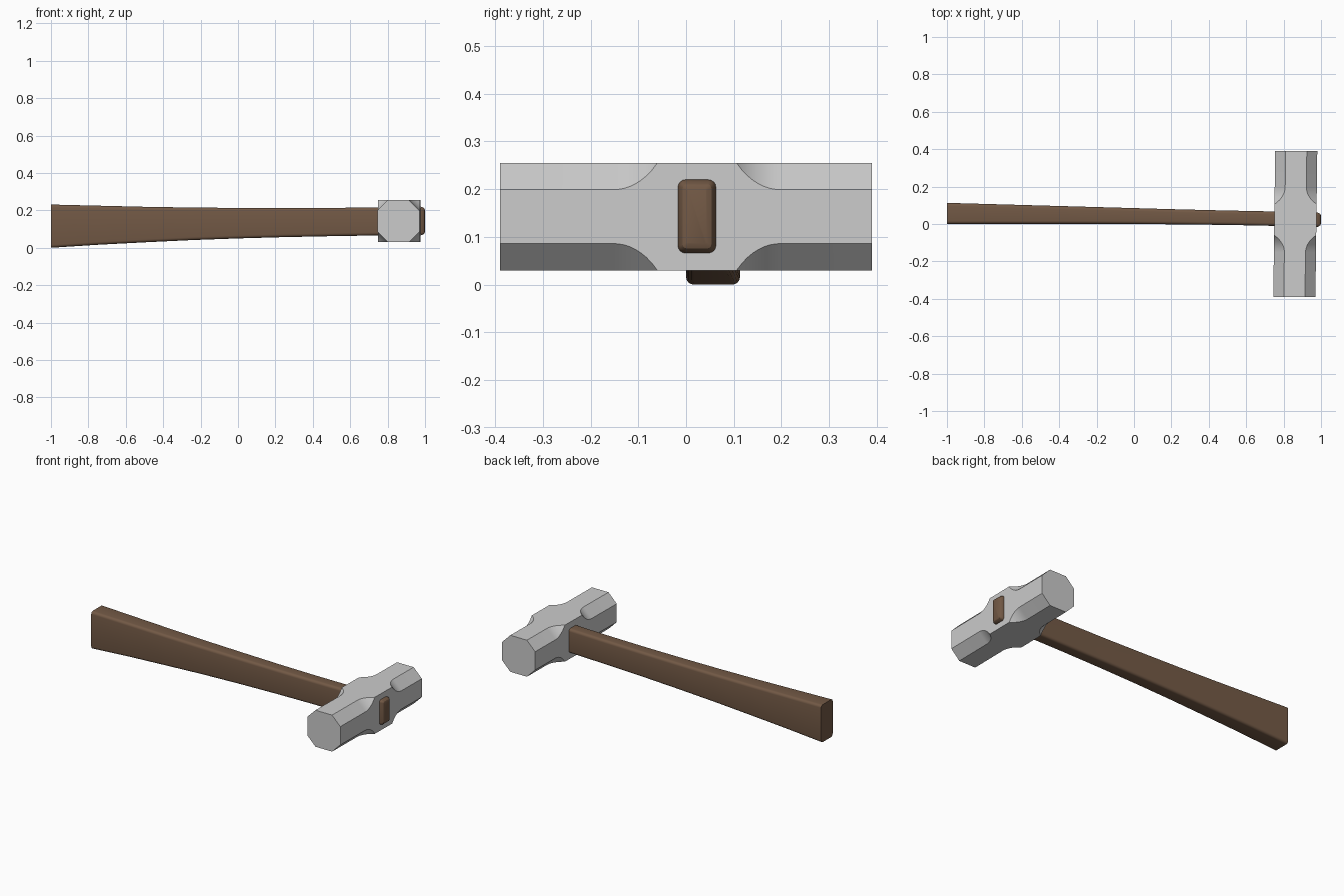
import bpy, bmesh, math

if "Cube" in bpy.data.objects:
    bpy.data.objects.remove(bpy.data.objects["Cube"])


def material(name, rgb):
    m = bpy.data.materials.new(name)
    m.diffuse_color = (*rgb, 1)
    m.use_nodes = True
    m.node_tree.nodes["Principled BSDF"].inputs["Base Color"].default_value = m.diffuse_color
    return m


def loft(name, rings, mat):
    """Skin a closed solid through rings of equal point count."""
    bm = bmesh.new()
    vs = [[bm.verts.new(p) for p in r] for r in rings]
    n = len(rings[0])
    for a, b in zip(vs, vs[1:]):
        for i in range(n):
            j = (i + 1) % n
            bm.faces.new((a[i], a[j], b[j], b[i]))
    bm.faces.new(vs[0])
    bm.faces.new(vs[-1])
    bmesh.ops.remove_doubles(bm, verts=bm.verts, dist=1e-5)
    bmesh.ops.recalc_face_normals(bm, faces=bm.faces)
    me = bpy.data.meshes.new(name)
    bm.to_mesh(me)
    bm.free()
    ob = bpy.data.objects.new(name, me)
    bpy.context.collection.objects.link(ob)
    me.materials.append(mat)
    bpy.ops.object.select_all(action='DESELECT')
    ob.select_set(True)
    bpy.context.view_layer.objects.active = ob
    bpy.ops.object.shade_smooth_by_angle(angle=math.radians(30))
    return ob


steel = material("steel grey", (0.60, 0.60, 0.60))
wood = material("brown wood", (0.17, 0.10, 0.06))

# Head: square bar whose corners are chamfered toward both ends, with scooped run-outs
HALF, CX, CZ, CUT = 0.1125, 0.8625, 0.1425, 0.056


def head_ring(y, d):
    h = HALF
    pts = [(h, h - d), (h - d, h), (d - h, h), (-h, h - d),
           (-h, d - h), (d - h, -h), (h - d, -h), (h, d - h)]
    return [(CX + x + 0.0128 * y, y, CZ + z) for x, z in pts]


def scoop(y_square, y_full, steps=8):
    """Circular-arc run-out from a square corner to the full chamfer."""
    length, depth = abs(y_full - y_square), CUT / math.sqrt(2)
    r = (length ** 2 + depth ** 2) / (2 * depth)
    out = []
    for i in range(steps + 1):
        u = length * (1 - i / steps)
        perp = depth - (r - math.sqrt(r * r - u * u))
        out.append((y_full + (y_square - y_full) * u / length, max(0, perp) * math.sqrt(2)))
    return out


sections = [(-0.39, CUT)] + scoop(-0.06, -0.152)[::-1] + scoop(0.106, 0.198) + [(0.39, CUT)]
loft("hammer_head", [head_ring(y, d) for y, d in sections], steel)


# Handle: rounded rectangle section, flaring to the butt, with a bevelled tip
def handle_ring(x, y0, y1, z0, z1, r=0.016, seg=4):
    pts = []
    for k, (cy, cz) in enumerate([(y1 - r, z1 - r), (y0 + r, z1 - r),
                                  (y0 + r, z0 + r), (y1 - r, z0 + r)]):
        for i in range(seg + 1):
            a = math.pi / 2 * (k + i / seg)
            pts.append((x, cy + r * math.cos(a), cz + r * math.sin(a)))
    return pts


profile = [  # x, y0, y1, z0, z1
    (-1.0, 0.0, 0.113, 0.0, 0.231), (-0.75, 0.001, 0.106, 0.016, 0.225),
    (-0.5, 0.001, 0.099, 0.029, 0.219), (-0.25, 0.001, 0.092, 0.041, 0.215),
    (0.0, 0.0, 0.085, 0.050, 0.213), (0.25, -0.002, 0.078, 0.057, 0.212),
    (0.5, -0.005, 0.072, 0.062, 0.213), (0.75, -0.010, 0.067, 0.066, 0.216),
    (0.975, -0.017, 0.063, 0.066, 0.220)]
rings = [handle_ring(*p) for p in profile]
for x, s in [(0.988, 0.004), (0.996, 0.010), (1.0, 0.020)]:
    rings.append(handle_ring(x, -0.017 + s, 0.063 - s, 0.066 + s, 0.220 - s,
                             r=max(0.003, 0.014 - s * 0.6)))
loft("handle", rings, wood)
